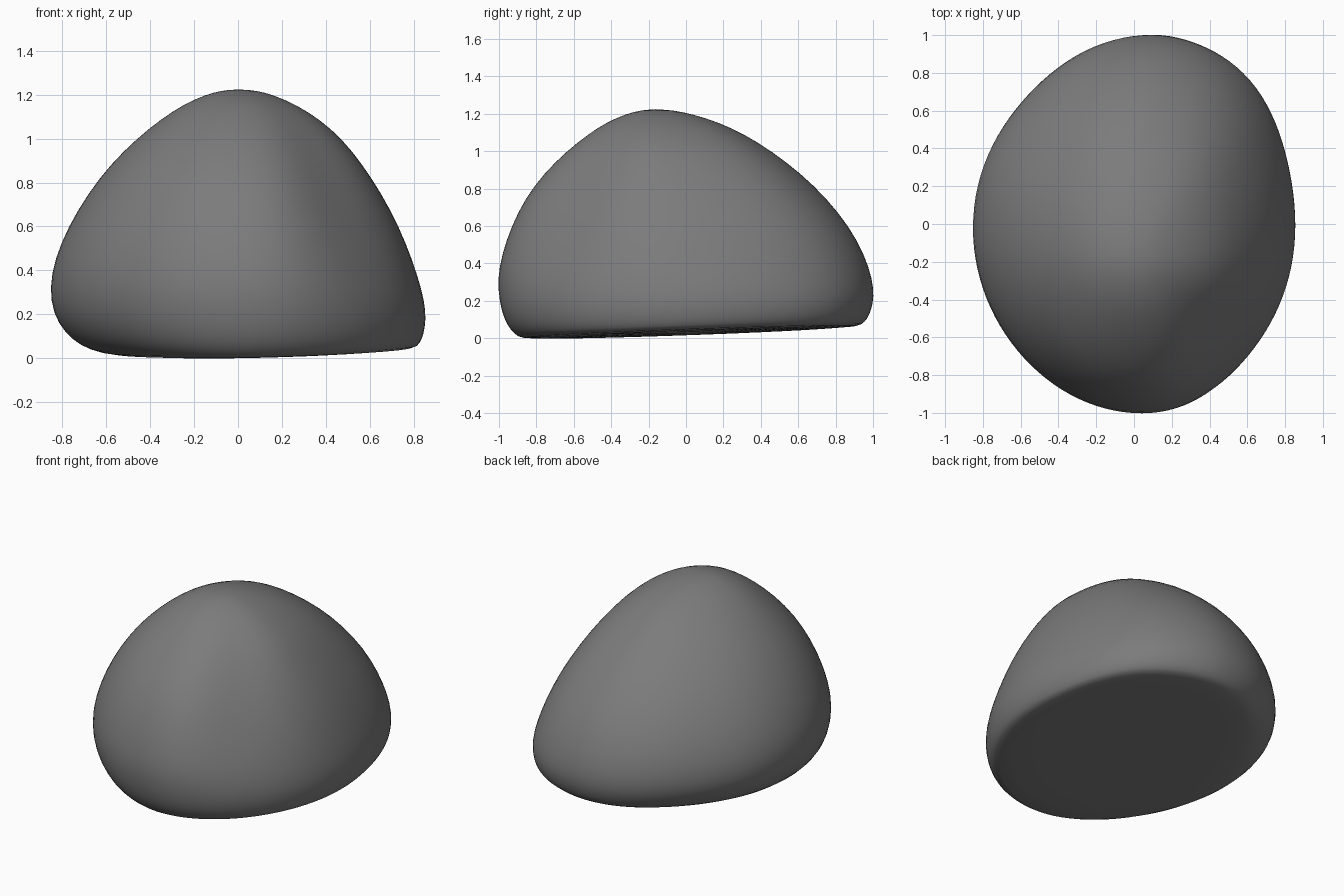
import bpy, bmesh, math

if "Cube" in bpy.data.objects:
    bpy.data.objects.remove(bpy.data.objects["Cube"])

# Height, left x, right x, front y, back y, front-right roundness (2 = elliptical)
ROWS = [
    (0.00, -0.52, 0.79, -0.86, 0.90, 1.93),
    (0.015, -0.63, 0.82, -0.90, 0.94, 1.93),
    (0.05, -0.72, 0.84, -0.94, 0.97, 1.93),
    (0.11, -0.79, 0.854, -0.975, 0.992, 1.91),
    (0.20, -0.845, 0.859, -1.0, 1.008, 1.89),
    (0.32, -0.861, 0.837, -1.01, 0.998, 1.83),
    (0.45, -0.838, 0.795, -0.986, 0.955, 1.76),
    (0.60, -0.775, 0.735, -0.935, 0.873, 1.68),
    (0.75, -0.685, 0.655, -0.86, 0.752, 1.63),
    (0.88, -0.585, 0.57, -0.762, 0.617, 1.62),
    (1.00, -0.463, 0.475, -0.64, 0.46, 1.66),
    (1.09, -0.35, 0.37, -0.525, 0.315, 1.74),
    (1.155, -0.25, 0.265, -0.425, 0.175, 1.84),
    (1.20, -0.15, 0.16, -0.32, 0.03, 1.93),
    (1.219, -0.075, 0.085, -0.24, -0.07, 2.0),
]
SEGMENTS = 56


def ring(bm, row):
    h, left, right, front, back, p_fr = row
    t = h / 1.22
    cy = -0.17 * t ** 1.5
    verts = []
    for i in range(SEGMENTS):
        a = 2 * math.pi * i / SEGMENTS
        c, s = math.cos(a), math.sin(a)
        cx = (0.09 + 0.03 * s) * (1 - t)
        # roundness blends smoothly between the four quarters
        if s < 0:
            p_mid = p_fr if c > 0 else 1.95
        else:
            p_mid = 2.16 if c > 0 else 1.87
        p = 1.97 + (p_mid - 1.97) * math.sin(2 * a) ** 2
        rx = right - cx if c > 0 else cx - left
        ry = back - cy if s > 0 else cy - front
        k = (abs(c) ** p + abs(s) ** p) ** (-1 / p)
        x, y = cx + rx * c * k, cy + ry * s * k
        # slightly tilted underside, fading out up the sides
        tilt = (0.024 + 0.022 * x + 0.036 * y) * max(0, 1 - h / 0.3)
        verts.append(bm.verts.new((x, y, h + tilt)))
    return verts


# Rounded stone lofted from stacked cross-sections
bm = bmesh.new()
rings = [ring(bm, r) for r in ROWS]
for lo, hi in zip(rings, rings[1:]):
    for i in range(SEGMENTS):
        j = (i + 1) % SEGMENTS
        bm.faces.new((lo[i], lo[j], hi[j], hi[i]))

# Close the base and the crown with fans
base = bm.verts.new((0.05, 0, 0.024))
crown = bm.verts.new((0, -0.165, 1.225))
for i in range(SEGMENTS):
    j = (i + 1) % SEGMENTS
    bm.faces.new((base, rings[0][j], rings[0][i]))
    bm.faces.new((crown, rings[-1][i], rings[-1][j]))
bmesh.ops.recalc_face_normals(bm, faces=bm.faces)
for f in bm.faces:
    f.smooth = True

mesh = bpy.data.meshes.new("stone")
bm.to_mesh(mesh)
bm.free()
stone = bpy.data.objects.new("stone", mesh)
bpy.context.collection.objects.link(stone)
sub = stone.modifiers.new("smooth", 'SUBSURF')
sub.levels = sub.render_levels = 1

# Dark grey stone
mat = bpy.data.materials.new("dark_grey")
mat.diffuse_color = (0.2, 0.2, 0.2, 1)
mat.use_nodes = True
mat.node_tree.nodes["Principled BSDF"].inputs["Base Color"].default_value = mat.diffuse_color
mesh.materials.append(mat)
